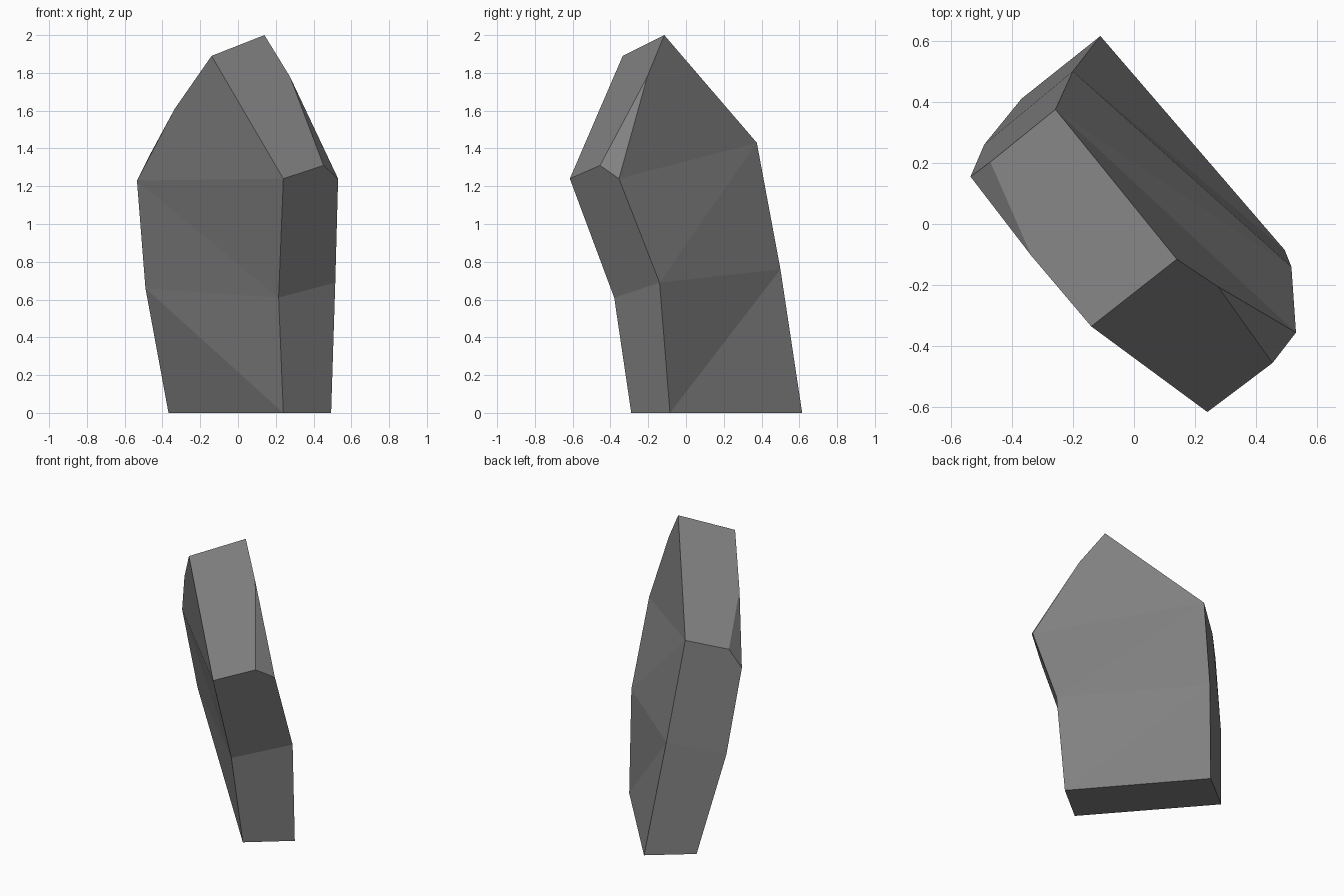
import bpy, bmesh

if "Cube" in bpy.data.objects:
    bpy.data.objects.remove(bpy.data.objects["Cube"])

# one plain grey stone
stone = bpy.data.materials.new("stone grey")
stone.diffuse_color = (0.22, 0.22, 0.225, 1)
stone.use_nodes = True
stone.node_tree.nodes["Principled BSDF"].inputs["Base Color"].default_value = stone.diffuse_color

# four-cornered rings from the ground up (front, right, back, left corner)
RINGS = [
    [(0.24, -0.29, 0), (0.493, -0.085, 0), (-0.11, 0.615, 0), (-0.368, 0.41, 0)],
    [(0.215, -0.38, 0.61), (0.515, -0.14, 0.69), (-0.2, 0.5, 0.76), (-0.49, 0.26, 0.66)],
    [(0.24, -0.615, 1.24), (0.53, -0.355, 1.24), (-0.257, 0.375, 1.43), (-0.535, 0.155, 1.23)],
]
# crest: ridge ends, shoulder chips, and chip corners on the two narrow sides
CREST = dict(
    ridge_back=(0.14, -0.115, 2.0), ridge_front=(-0.14, -0.335, 1.89),
    chip_left=(-0.335, -0.105, 1.61), chip_right=(0.275, -0.205, 1.78),
    corner_right=(0.453, -0.455, 1.31), corner_left=(-0.47, 0.203, 1.36),
)

bm = bmesh.new()
rings = [[bm.verts.new(p) for p in r] for r in RINGS]
c = {k: bm.verts.new(p) for k, p in CREST.items()}
extra = {0: c["corner_right"], 2: c["corner_left"]}

bm.faces.new(rings[0][::-1])                      # base
for level in range(2):                            # walls
    lo, hi = rings[level], rings[level + 1]
    for i in range(4):
        j = (i + 1) % 4
        if i == 1:                                # broad back, split one way
            bm.faces.new((lo[i], lo[j], hi[j]))
            bm.faces.new((lo[i], hi[j], hi[i]))
        elif i == 3:                              # broad front, split the other way
            bm.faces.new((lo[i], lo[j], hi[i]))
            bm.faces.new((lo[j], hi[j], hi[i]))
        else:                                     # narrow sides
            mid = [extra[i]] if level == 1 else []
            bm.faces.new([lo[i], lo[j], hi[j]] + mid + [hi[i]])

# sloping crest facets
front, right, back, left = rings[2]
rb, rf, cl, cr = (c[k] for k in ("ridge_back", "ridge_front", "chip_left", "chip_right"))
for loop in ((front, extra[0], cr, rb, rf), (extra[0], right, cr),
             (right, back, rb, cr), (back, extra[2], cl, rf, rb),
             (extra[2], left, cl), (left, front, rf, cl)):
    bm.faces.new(loop)
bmesh.ops.recalc_face_normals(bm, faces=bm.faces[:])

mesh = bpy.data.meshes.new("standing_rock")
bm.to_mesh(mesh)
bm.free()
mesh.materials.append(stone)
rock = bpy.data.objects.new("standing_rock", mesh)
bpy.context.collection.objects.link(rock)
